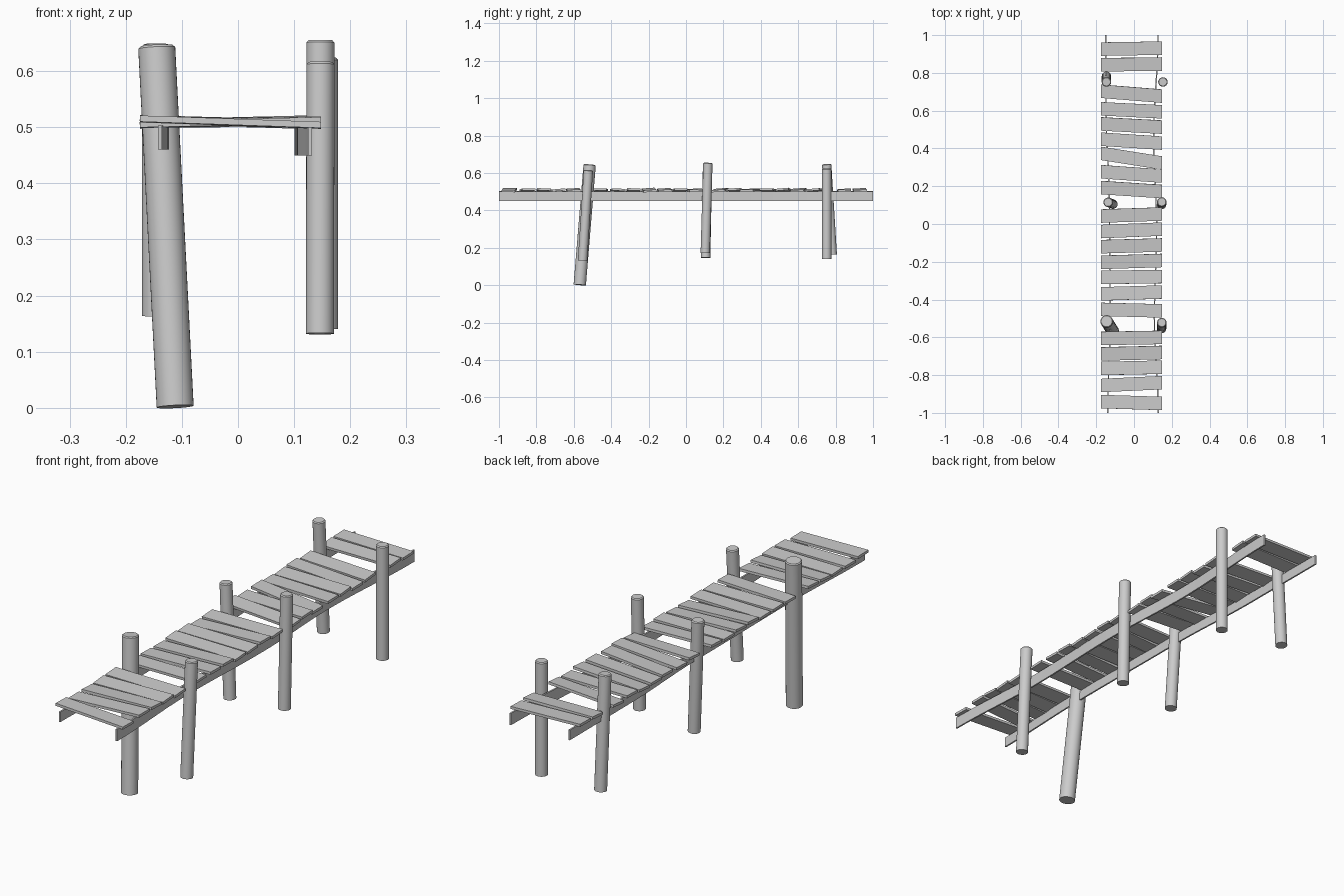
import bpy, bmesh, math, random
from mathutils import Vector, Euler

if "Cube" in bpy.data.objects:
    bpy.data.objects.remove(bpy.data.objects["Cube"])

random.seed(4)


def finish(bm, name, smooth=False):
    bmesh.ops.recalc_face_normals(bm, faces=bm.faces)
    me = bpy.data.meshes.new(name)
    bm.to_mesh(me)
    bm.free()
    ob = bpy.data.objects.new(name, me)
    bpy.context.collection.objects.link(ob)
    if smooth:
        bpy.context.view_layer.objects.active = ob
        ob.select_set(True)
        bpy.ops.object.shade_smooth_by_angle(angle=math.radians(35))
        ob.select_set(False)
    return ob


# Leaning round post with a small chamfer on its top rim
def post(name, bottom, top, r):
    b, t = Vector(bottom), Vector(top)
    axis = t - b
    rot = axis.to_track_quat('Z', 'Y')
    bm = bmesh.new()
    rings = []
    for rad, h in ((r, 0), (r, axis.length - 0.004), (r - 0.004, axis.length)):
        ring = []
        for i in range(32):
            a = math.tau * i / 32
            p = Vector((rad * math.cos(a), rad * math.sin(a), h))
            ring.append(bm.verts.new(b + rot @ p))
        rings.append(ring)
    for lo, hi in zip(rings, rings[1:]):
        for i in range(32):
            j = (i + 1) % 32
            bm.faces.new((lo[i], lo[j], hi[j], hi[i]))
    bm.faces.new(rings[0][::-1])
    bm.faces.new(rings[-1])
    finish(bm, name, True)


post("front_left_post", (-0.112, -0.568, 0.002), (-0.145, -0.515, 0.645), 0.033)
post("front_right_post", (0.146, -0.553, 0.132), (0.147, -0.522, 0.616), 0.025)
post("middle_left_post", (-0.112, 0.105, 0.147), (-0.137, 0.115, 0.630), 0.025)
post("middle_right_post", (0.146, 0.103, 0.173), (0.147, 0.117, 0.655), 0.025)
post("back_left_post", (-0.146, 0.782, 0.164), (-0.146, 0.752, 0.648), 0.025)
post("back_right_post", (0.153, 0.752, 0.140), (0.153, 0.752, 0.624), 0.025)


# Thin side beam that wanders sideways along the walkway
def beam(name, path, z0, z1, thick=0.007):
    bm = bmesh.new()
    h = thick / 2
    prev = None
    n = 40
    for k in range(n + 1):
        y = -1 + 2 * k / n
        for (ya, xa), (yb, xb) in zip(path, path[1:]):
            if ya <= y <= yb + 1e-6:
                s = (1 - math.cos(math.pi * (y - ya) / (yb - ya))) / 2
                x = xa + (xb - xa) * s
                break
        ring = [bm.verts.new(p) for p in
                ((x - h, y, z0), (x + h, y, z0), (x + h, y, z1), (x - h, y, z1))]
        if prev:
            for i in range(4):
                j = (i + 1) % 4
                bm.faces.new((prev[i], prev[j], ring[j], ring[i]))
        if k in (0, n):
            bm.faces.new(ring)
        prev = ring
    finish(bm, name, True)


beam("left_beam", ((-1, -0.139), (-0.5, -0.126), (0.1, -0.13), (0.6, -0.148), (1, -0.15)), 0.46, 0.503)
beam("right_beam", ((-1, 0.128), (-0.5, 0.108), (0, 0.12), (0.45, 0.104), (1, 0.127)), 0.45, 0.50)

# Deck planks: y centre of the left end and of the right end
planks = [
    (-0.94, -0.95), (-0.855, -0.84), (-0.765, -0.758), (-0.688, -0.68), (-0.606, -0.6),
    (-0.452, -0.46), (-0.37, -0.36), (-0.283, -0.278), (-0.203, -0.193), (-0.12, -0.111),
    (-0.04, -0.027), (0.042, 0.053),
    (0.193, 0.172), (0.277, 0.254), (0.374, 0.323), (0.449, 0.428), (0.53, 0.513),
    (0.61, 0.594), (0.703, 0.677),
    (0.843, 0.847), (0.926, 0.931),
]
for n, (yl, yr) in enumerate(planks):
    roll = 0.035 if n == 0 else random.uniform(-0.03, 0.035)
    pitch = random.uniform(-0.06, 0.1)
    bm = bmesh.new()
    bmesh.ops.create_cube(bm, size=1)
    mat = Euler((pitch, roll, 0)).to_matrix()
    for v in bm.verts:
        side = 0.5 + v.co.x
        p = mat @ Vector((v.co.x * 0.323, v.co.y * 0.071, v.co.z * 0.011))
        v.co = p + Vector((-0.0135, yl + (yr - yl) * side, 0.509))
    finish(bm, f"plank_{n + 1:02d}")
